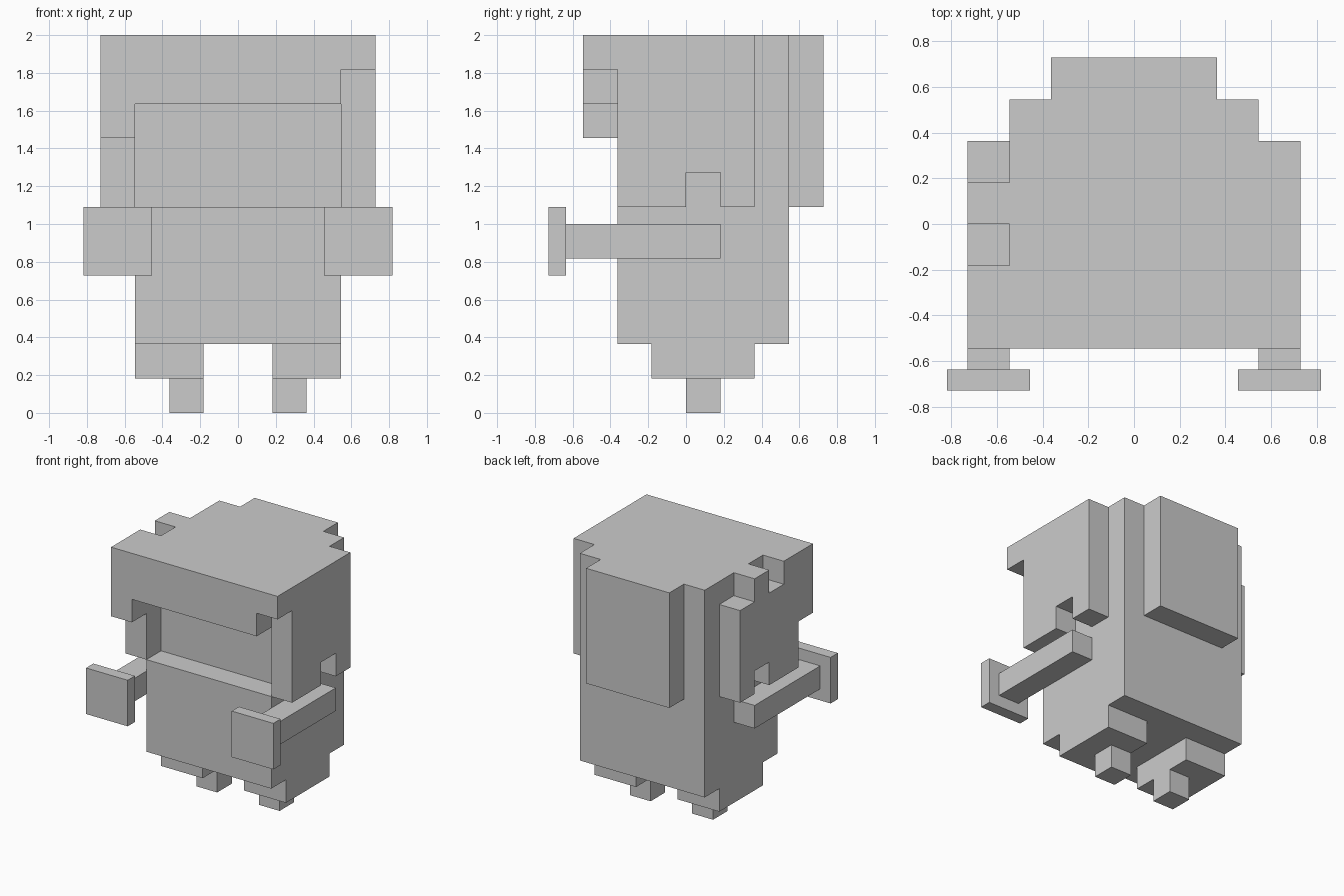
import bpy, bmesh, math
from mathutils import Vector
from itertools import product

if "Cube" in bpy.data.objects:
    bpy.data.objects.remove(bpy.data.objects["Cube"])

U = 1 / 11  # grid step: half of one block


def cells(*boxes):
    """Grid cells filled by boxes given as (x0, x1, y0, y1, z0, z1)."""
    return {c for x0, x1, y0, y1, z0, z1 in boxes
            for c in product(range(x0, x1), range(y0, y1), range(z0, z1))}


def mirrored(s):
    return {(-x - 1, y, z) for x, y, z in s}


parts = {}

# Torso and recessed face block
parts["body"] = cells((-6, 6, -4, 6, 4, 12))
parts["head"] = cells((-6, 6, -2, 4, 12, 20))

# Hair: cap, back layers, side panels, stepped fringe
side = cells((6, 8, -4, 4, 12, 22)) - cells((6, 8, 0, 2, 12, 14))
left_side = mirrored(side) - cells((-8, -6, 2, 4, 20, 22), (-8, -6, -2, 0, 20, 22))
parts["hair"] = side | left_side | cells(
    (-6, 6, -4, 4, 20, 22), (-6, 6, 4, 6, 12, 22), (-4, 4, 6, 8, 12, 22),
    (-8, -6, -6, -4, 16, 22), (-6, 6, -6, -4, 18, 22), (6, 8, -6, -4, 20, 22))

# Paired limbs
for name, s in {
    "leg": cells((2, 6, -2, 4, 2, 4)),
    "foot": cells((2, 4, 0, 2, 0, 2)),
    "arm": cells((6, 8, -7, 2, 9, 11)),
    "hand": cells((5, 9, -8, -7, 8, 12)),
}.items():
    parts[name + "_right"] = s
    parts[name + "_left"] = mirrored(s)

solid = set().union(*parts.values())


def build(name, part):
    """Skin a part, leaving out faces buried against its neighbours."""
    bm = bmesh.new()
    for c in part:
        for axis, sign in product(range(3), (-1, 1)):
            n = Vector((0, 0, 0))
            n[axis] = sign
            if tuple(int(a + b) for a, b in zip(c, n)) in solid:
                continue
            a, b = Vector((0, 0, 0)), Vector((0, 0, 0))
            a[(axis + 1) % 3] = 0.5
            b[(axis + 2) % 3] = 0.5
            b *= sign
            mid = Vector(c) + Vector((0.5, 0.5, 0.5)) + n * 0.5
            bm.faces.new([bm.verts.new((mid + p) * U)
                          for p in (-a - b, a - b, a + b, b - a)])
    # Weld and merge flat areas into single faces
    bmesh.ops.remove_doubles(bm, verts=bm.verts, dist=0.001)
    bmesh.ops.dissolve_limit(bm, angle_limit=math.radians(1),
                             verts=bm.verts, edges=bm.edges)
    mesh = bpy.data.meshes.new(name)
    bm.to_mesh(mesh)
    bm.free()
    bpy.context.collection.objects.link(bpy.data.objects.new(name, mesh))


for name, part in parts.items():
    build(name, part)
